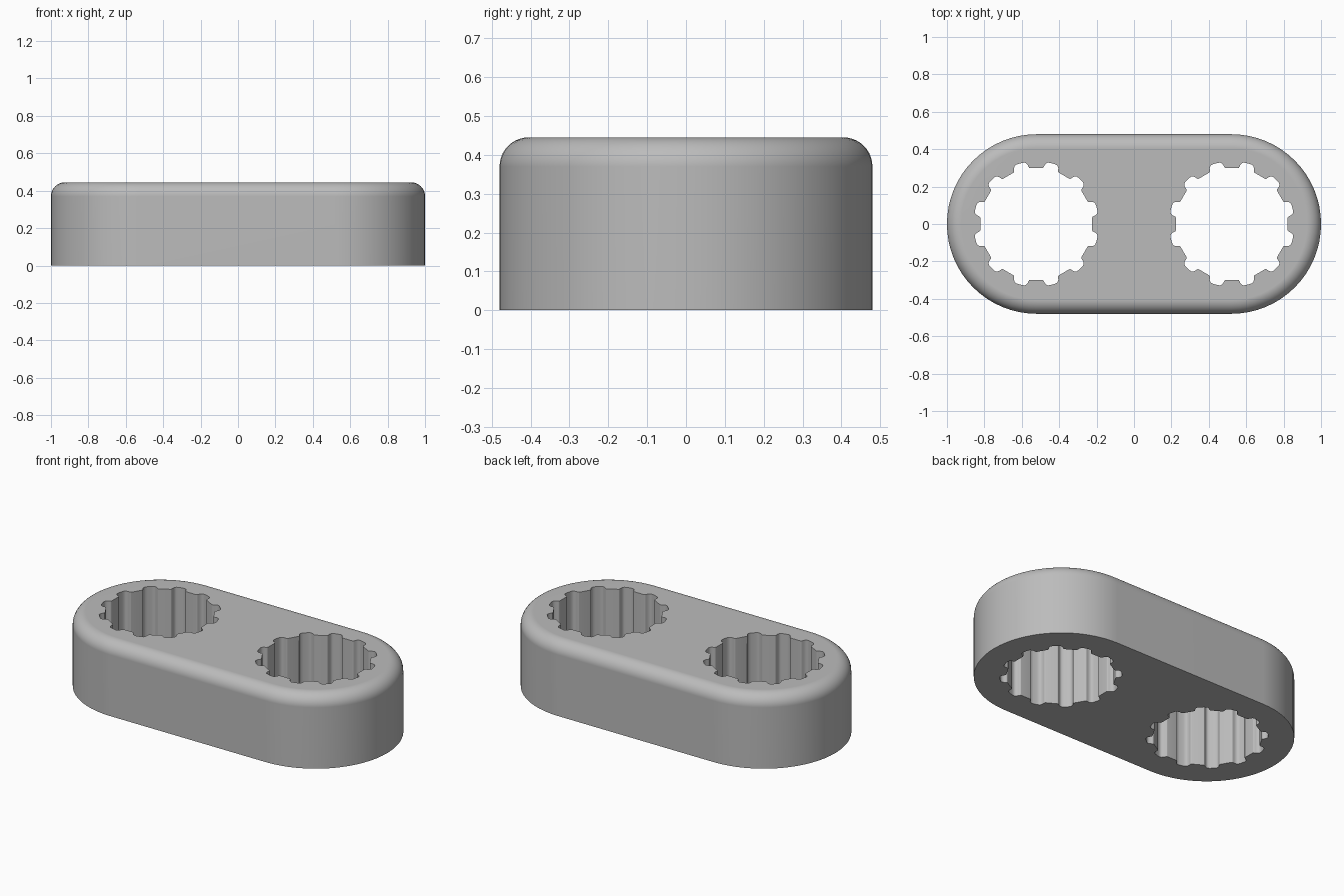
import bpy, bmesh
from math import sin, cos, pi, radians

if "Cube" in bpy.data.objects:
    bpy.data.objects.remove(bpy.data.objects["Cube"], do_unlink=True)

HALF, RADIUS, HEIGHT, FILLET = 0.52, 0.48, 0.445, 0.075
HOLE_X, TEETH = 0.523, 12

grey = bpy.data.materials.new("mid grey")
grey.diffuse_color = (0.5, 0.5, 0.5, 1)
grey.use_nodes = True
grey.node_tree.nodes["Principled BSDF"].inputs["Base Color"].default_value = (0.5, 0.5, 0.5, 1)


def loft(name, rings):
    """Closed solid through a stack of matching rings."""
    bm = bmesh.new()
    loops = [[bm.verts.new(p) for p in ring] for ring in rings]
    for a, b in zip(loops, loops[1:]):
        for i in range(len(a)):
            j = (i + 1) % len(a)
            bm.faces.new((a[i], a[j], b[j], b[i]))
    bm.faces.new(loops[0][::-1])
    bm.faces.new(loops[-1])
    bmesh.ops.recalc_face_normals(bm, faces=bm.faces)
    mesh = bpy.data.meshes.new(name)
    bm.to_mesh(mesh)
    bm.free()
    mesh.materials.append(grey)
    obj = bpy.data.objects.new(name, mesh)
    bpy.context.collection.objects.link(obj)
    return obj


def stadium(r, z, steps=32):
    """Ring with two round ends joined by straight sides."""
    ring = []
    for cx, start in ((HALF, -pi / 2), (-HALF, pi / 2)):
        for i in range(steps + 1):
            a = start + pi * i / steps
            ring.append((cx + r * cos(a), r * sin(a), z))
    return ring


def splined(cx, z):
    """Ring of a round hole with rounded grooves between inward teeth."""
    # groove half-profile: angle from groove centre, radius
    half = [(8.6, 0.3), (7.7, 0.304), (7.2, 0.311), (6.7, 0.32),
            (5.6, 0.329), (4.2, 0.334), (2, 0.335)]
    groove = [(-a, r) for a, r in half] + half[::-1]
    ring = []
    for k in range(TEETH):
        for a, r in groove:
            t = radians(a) + 2 * pi * (k + 0.5) / TEETH
            ring.append((cx + r * cos(t), r * sin(t), z))
    return ring


# Body: straight wall with a rounded upper rim
rings = [stadium(RADIUS, 0)]
for i in range(11):
    a = pi / 2 * i / 10
    rings.append(stadium(RADIUS - FILLET * (1 - cos(a)),
                         HEIGHT - FILLET * (1 - sin(a))))
body = loft("link_body", rings)
bpy.context.view_layer.objects.active = body
body.select_set(True)

# Two toothed through-holes
for side in (-1, 1):
    cutter = loft("hole_cutter", [splined(side * HOLE_X, z) for z in (-0.1, HEIGHT + 0.1)])
    cut = body.modifiers.new("toothed_hole", "BOOLEAN")
    cut.object = cutter
    cut.operation = "DIFFERENCE"
    cut.solver = "EXACT"
    bpy.ops.object.modifier_apply(modifier=cut.name)
    bpy.data.objects.remove(cutter, do_unlink=True)

# Smooth walls with crisp edges and flat caps
bpy.ops.object.shade_smooth_by_angle(angle=radians(35))
weighted = body.modifiers.new("weighted_normals", "WEIGHTED_NORMAL")
weighted.keep_sharp = True
